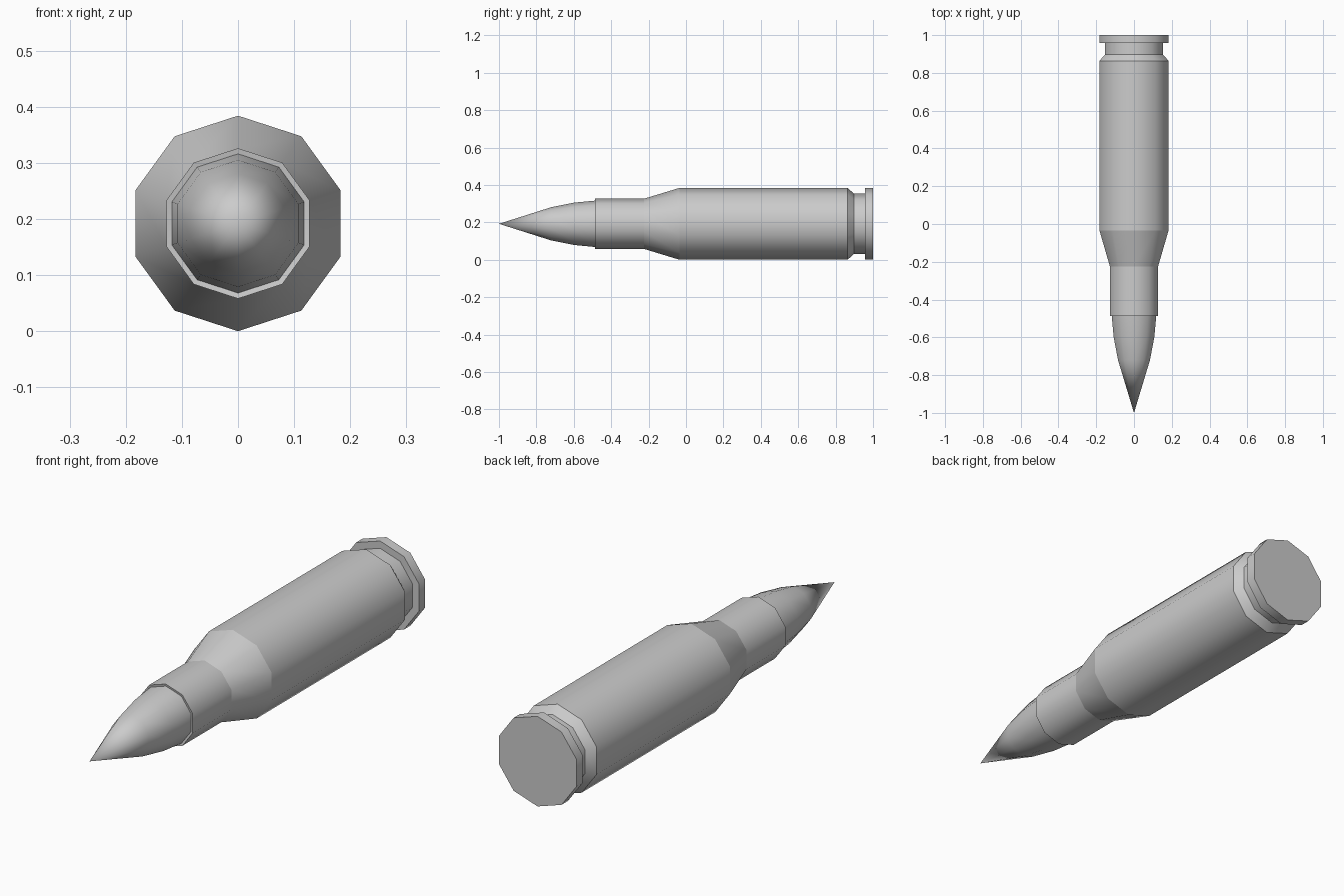
import bpy, bmesh, math

if "Cube" in bpy.data.objects:
    bpy.data.objects.remove(bpy.data.objects["Cube"])

SIDES = 10
AXIS_Z = 0.192


def lathe(name, profile, cap_front=False, cap_back=False, crease=True):
    """Revolve (y, radius) points around the long axis; corners face up."""
    bm = bmesh.new()
    rings = []
    for y, r in profile:
        if r == 0:
            rings.append([bm.verts.new((0, y, AXIS_Z))] * SIDES)
            continue
        angles = [2 * math.pi * i / SIDES for i in range(SIDES)]
        rings.append([bm.verts.new((r * math.sin(a), y, AXIS_Z + r * math.cos(a)))
                      for a in angles])
    for a, b in zip(rings, rings[1:]):
        for i in range(SIDES):
            j = (i + 1) % SIDES
            corners = list(dict.fromkeys((a[i], a[j], b[j], b[i])))
            bm.faces.new(corners).smooth = True
    if cap_front:
        bm.faces.new(rings[0])
    if cap_back:
        bm.faces.new(rings[-1])
    bmesh.ops.recalc_face_normals(bm, faces=bm.faces)
    # smooth around the axis, crisp where the profile turns
    for e in bm.edges:
        v, w = e.verts
        if crease and abs(v.co.y - w.co.y) < 1e-6:
            e.smooth = False
    mesh = bpy.data.meshes.new(name)
    bm.to_mesh(mesh)
    bm.free()
    obj = bpy.data.objects.new(name, mesh)
    bpy.context.collection.objects.link(obj)
    return obj


# pointed tip
lathe("pointed_tip", [(-1.0, 0), (-0.72, 0.089), (-0.6, 0.113), (-0.485, 0.124)],
      cap_back=True, crease=False)

# case: mouth, neck, shoulder, body, groove and rim
lathe("case", [(-0.485, 0.124), (-0.487, 0.134), (-0.225, 0.134), (-0.035, 0.192),
               (0.864, 0.192), (0.898, 0.161), (0.957, 0.161), (0.957, 0.192),
               (1.0, 0.192)], cap_back=True)
